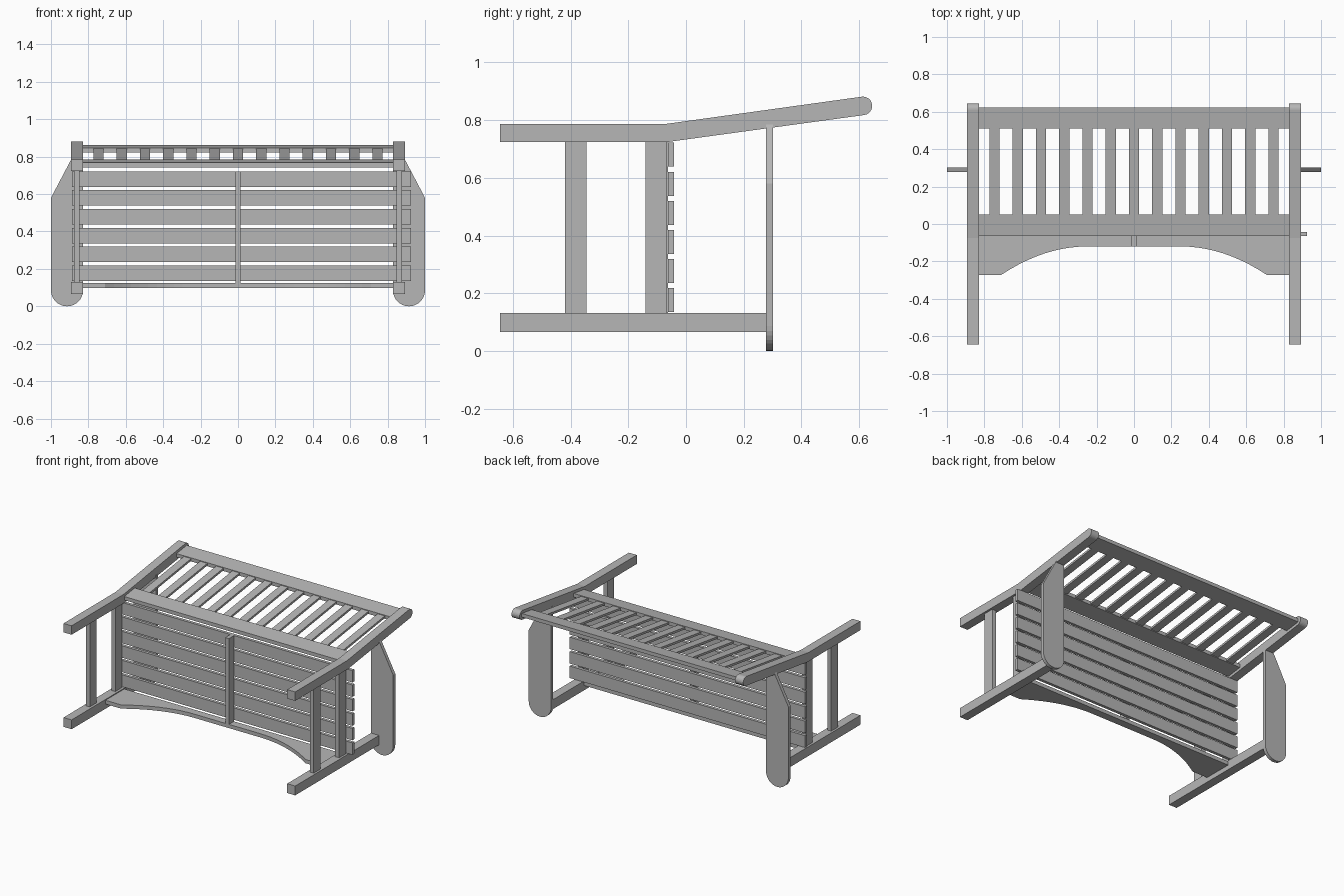
import bpy, bmesh, math
from mathutils import Vector

cube = bpy.data.objects.get("Cube")
if cube:
    bpy.data.objects.remove(cube, do_unlink=True)

grey = bpy.data.materials.new("plain grey")
grey.use_nodes = True
colour = (0.47, 0.47, 0.47, 1)
grey.diffuse_color = colour
grey.node_tree.nodes["Principled BSDF"].inputs["Base Color"].default_value = colour


def prism(name, outline, axis, lo, hi):
    """Extrude a 2D outline along an axis; the outline holds the other two coordinates in order."""
    def place(p, h):
        c = list(p)
        c.insert(axis, h)
        return Vector(c)
    bm = bmesh.new()
    face = bm.faces.new([bm.verts.new(place(p, lo)) for p in outline])
    push = bmesh.ops.extrude_face_region(bm, geom=[face])
    step = Vector((0, 0, 0))
    step[axis] = hi - lo
    bmesh.ops.translate(bm, vec=step, verts=[v for v in push["geom"] if isinstance(v, bmesh.types.BMVert)])
    bmesh.ops.recalc_face_normals(bm, faces=bm.faces)
    mesh = bpy.data.meshes.new(name)
    bm.to_mesh(mesh)
    bm.free()
    mesh.materials.append(grey)
    obj = bpy.data.objects.new(name, mesh)
    bpy.context.collection.objects.link(obj)
    return obj


def box(name, x, y, z):
    return prism(name, [(x[0], y[0]), (x[1], y[0]), (x[1], y[1]), (x[0], y[1])], 2, *z)


def arc(cx, cy, r, a0, a1, n=12):
    angles = [math.radians(a0 + (a1 - a0) * i / n) for i in range(n + 1)]
    return [(cx + r * math.cos(a), cy + r * math.sin(a)) for a in angles]


SLOPE = 0.138
TILT = math.degrees(math.atan(SLOPE))


def back_z(y):
    """Centre height of the reclined backrest."""
    return 0.755 + (y + 0.07) * SLOPE


def back_board(name, x, y0, y1, thick):
    h = thick / 2
    profile = [(y0, back_z(y0) - h), (y1, back_z(y1) - h), (y1, back_z(y1) + h), (y0, back_z(y0) + h)]
    return prism(name, profile, 0, *x)


# Side frames, mirrored left and right
back_leg = [(-0.645, 0.724), (-0.065, 0.724)]
back_leg += arc(0.613, back_z(0.613), 0.032, TILT - 90, TILT + 90)
back_leg += [(-0.075, 0.786), (-0.645, 0.786)]
for side, s in (("left", 1), ("right", -1)):
    def span(a, b):
        return tuple(sorted((s * a, s * b)))
    prism(side + "_back_leg", back_leg, 0, *span(0.83, 0.892))
    box(side + "_front_leg", span(0.83, 0.892), (-0.645, 0.28), (0.066, 0.131))
    box(side + "_stretcher", span(0.847, 0.877), (-0.42, -0.345), (0.131, 0.724))
    box(side + "_seat_rail", span(0.847, 0.877), (-0.14, -0.065), (0.131, 0.724))
    # Armrest with a rounded front and a tapered rear
    arm = [(0.828, 0.767)] + arc(0.914, 0.086, 0.086, 180, 360, 16)
    arm += [(1.0, 0.58), (0.892, 0.785), (0.828, 0.785)]
    prism(side + "_armrest", [(s * x, z) for x, z in arm], 1, 0.278, 0.302)

# Seat slats and centre support
for i in range(6):
    z = 0.135 + i * 0.1007
    box(f"seat_slat_{i + 1}", (-0.887, 0.925), (-0.063, -0.042), (z, z + 0.083))
box("seat_centre_support", (-0.014, 0.014), (-0.12, -0.063), (0.125, 0.722))

# Arched apron under the seat front
curve = [(0.25 + 0.46 * t / 10, -0.12 - 0.152 * (t / 10) ** 2) for t in range(11)]
apron = [(0.83, -0.065), (-0.83, -0.065), (-0.83, -0.272)]
apron += [(-x, y) for x, y in reversed(curve)] + curve + [(0.83, -0.272)]
prism("seat_apron", apron, 2, 0.099, 0.125)

# Backrest rails and upright slats
back_board("back_lower_rail", (-0.83, 0.83), -0.065, 0.05, 0.025)
back_board("back_upper_rail", (-0.83, 0.83), 0.51, 0.622, 0.025)
for i in range(13):
    x = (i - 6) * 0.1243
    back_board(f"back_slat_{i + 1}", (x - 0.028, x + 0.028), 0.04, 0.52, 0.015)
